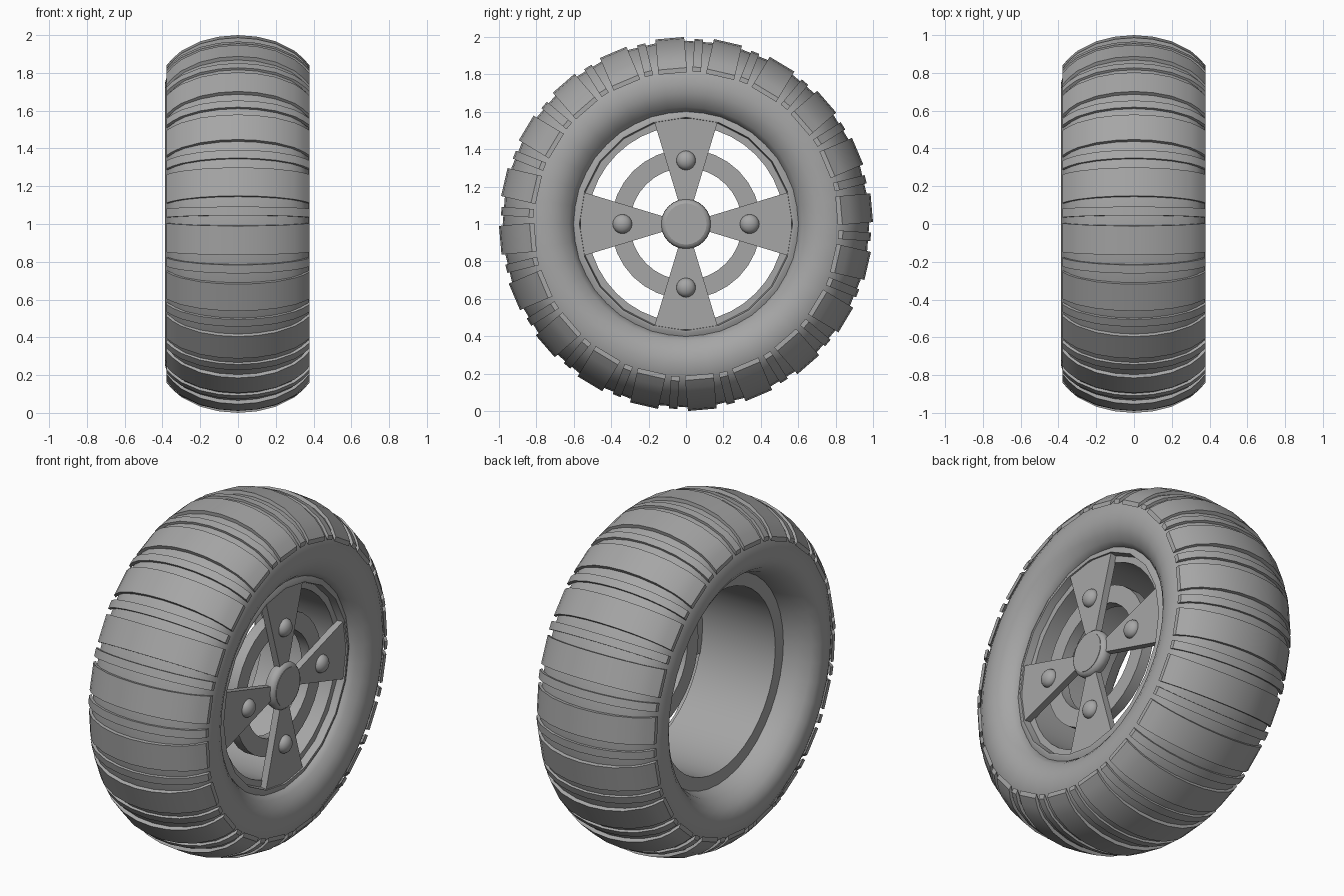
import bpy
import bmesh
from math import cos, sin, pi, radians
from mathutils import Matrix, Vector

if "Cube" in bpy.data.objects:
    bpy.data.objects.remove(bpy.data.objects["Cube"], do_unlink=True)

grey = bpy.data.materials.new("plain_grey")
grey.use_nodes = True
colour = (0.38, 0.38, 0.38, 1)
grey.diffuse_color = colour
grey.node_tree.nodes["Principled BSDF"].inputs["Base Color"].default_value = colour

AXLE_HEIGHT = 1.0


def finish(name, bm, angle=None):
    """Turn a bmesh built around the x axis into a named object at axle height."""
    bmesh.ops.recalc_face_normals(bm, faces=bm.faces)
    mesh = bpy.data.meshes.new(name)
    bm.to_mesh(mesh)
    bm.free()
    mesh.materials.append(grey)
    obj = bpy.data.objects.new(name, mesh)
    obj.location.z = AXLE_HEIGHT
    bpy.context.collection.objects.link(obj)
    if angle:
        bpy.ops.object.select_all(action="DESELECT")
        obj.select_set(True)
        bpy.context.view_layer.objects.active = obj
        bpy.ops.object.shade_smooth_by_angle(angle=radians(angle))


def revolve(name, profile, count, angle=35):
    """Spin a closed (x, radius) profile around the x axis."""
    bm = bmesh.new()
    rings = []
    for i in range(count):
        a = 2 * pi * i / count
        rings.append([bm.verts.new((x, r * cos(a), r * sin(a))) for x, r in profile])
    for i, ring in enumerate(rings):
        after = rings[(i + 1) % count]
        for j in range(len(profile)):
            k = (j + 1) % len(profile)
            bm.faces.new((ring[j], ring[k], after[k], after[j]))
    finish(name, bm, angle)


def ring_profile(back, front, inner, outer):
    return [(back, inner), (front, inner), (front, outer), (back, outer)]


def add_prism(bm, sections):
    """Bridge successive four-cornered sections and cap both ends."""
    loops = [[bm.verts.new(p) for p in s] for s in sections]
    for a, b in zip(loops, loops[1:]):
        for j in range(4):
            k = (j + 1) % 4
            bm.faces.new((a[j], a[k], b[k], b[j]))
    bm.faces.new(loops[0])
    bm.faces.new(loops[-1])


# Tyre carcass: rounded crown, deep dish at the back, shallow one at the front
shoulder = [(0.1, 0.972), (0.2, 0.947), (0.28, 0.912), (0.335, 0.868), (0.366, 0.815)]
front_wall = [(0.376, 0.75), (0.37, 0.7), (0.352, 0.66), (0.325, 0.625), (0.295, 0.6)]
back_wall = [(-0.21, 0.6), (-0.29, 0.622), (-0.35, 0.66), (-0.378, 0.7), (-0.386, 0.75)]
tyre = back_wall + [(-x, r) for x, r in reversed(shoulder)] + [(0, 0.98)] + shoulder + front_wall
revolve("tyre", tyre, 40, 40)

# Tread lugs: wide and narrow bars alternate around the crown
# Each point is a position across the tread and its share of the crown height
arch = [(0.1, 0.95), (0.2, 0.8), (0.3, 0.49), (0.345, 0.25), (0.379, 0.0)]
arch = [(-x, f) for x, f in reversed(arch)] + [(0, 1)] + arch


def tread(name, half_width, start, top, end, repeats=20):
    bm = bmesh.new()
    for i in range(repeats):
        turn = Matrix.Rotation(radians(start) + 2 * pi * i / repeats, 3, "X")
        sections = []
        for x, f in arch:
            high = end + (top - end) * f
            low = high - 0.025
            corners = ((low, -half_width), (low, half_width),
                       (high, half_width), (high, -half_width))
            sections.append([turn @ Vector((x, r, t)) for r, t in corners])
        add_prism(bm, sections)
    finish(name, bm, 30)


tread("wide_tread_lugs", 0.077, 5, 0.997, 0.833)
tread("narrow_tread_lugs", 0.023, 14, 0.99, 0.84)

# Rim drum, faceted front lip and the ring behind the spokes
revolve("rim_drum", ring_profile(-0.21, 0.265, 0.525, 0.61), 40)
revolve("rim_lip", [(0.24, 0.56), (0.308, 0.57), (0.308, 0.582), (0.29, 0.615), (0.24, 0.615)], 20)
revolve("brace_ring", ring_profile(0.2, 0.262, 0.3, 0.4), 32)

# Four tapered spokes with a domed bolt on each
spokes = bmesh.new()
bolts = bmesh.new()
for i in range(4):
    turn = Matrix.Rotation(i * pi / 2, 4, "X")
    sections = []
    for r, w in ((0.1, 0.034), (0.565, 0.175)):
        corners = ((0.26, -w), (0.26, w), (0.3, w), (0.3, -w))
        sections.append([turn @ Vector((x, r, t)) for x, t in corners])
    add_prism(spokes, sections)
    place = turn @ Matrix.Translation((0.3, 0.34, 0)) @ Matrix.Diagonal((0.75, 1, 1, 1))
    place = place @ Matrix.Rotation(pi / 2, 4, "Y")
    bmesh.ops.create_uvsphere(bolts, u_segments=16, v_segments=10, radius=0.052, matrix=place)
finish("spokes", spokes)
finish("bolts", bolts, 40)

# Hub cap with a rounded front edge
revolve("hub_cap", [(0.26, 0), (0.26, 0.125), (0.285, 0.134), (0.305, 0.132),
                    (0.32, 0.12), (0.325, 0.1), (0.325, 0)][1:-1], 24, 50)
hub = bmesh.new()
bmesh.ops.create_cone(hub, cap_ends=True, segments=24, radius1=0.11, radius2=0.11, depth=0.064,
                      matrix=Matrix.Translation((0.293, 0, 0)) @ Matrix.Rotation(pi / 2, 4, "Y"))
finish("hub_core", hub, 35)
